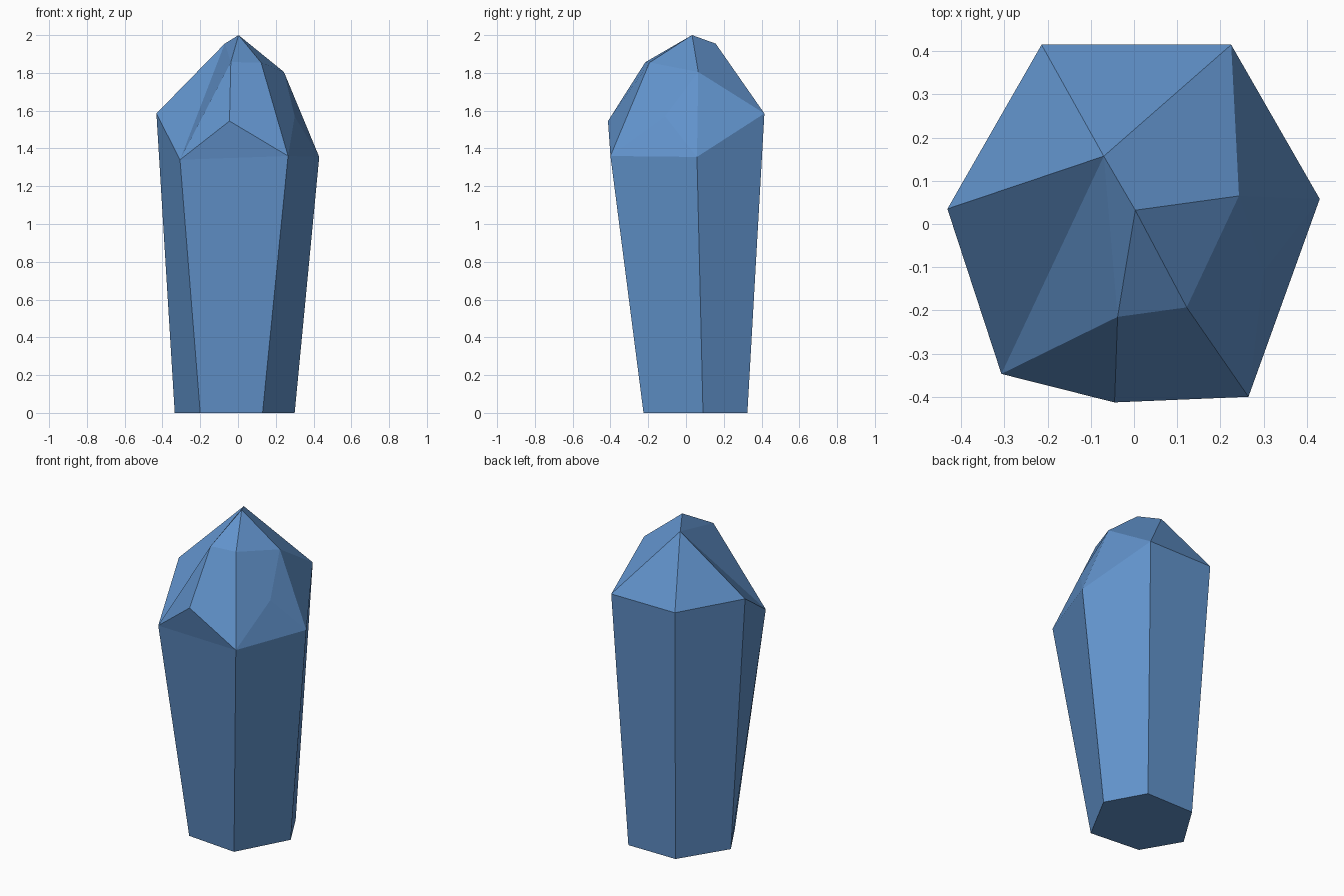
import bpy, bmesh

if "Cube" in bpy.data.objects:
    bpy.data.objects.remove(bpy.data.objects["Cube"])

# Base ring and shoulder ring, in matching counter-clockwise order from front left
BASE = [(-0.20, -0.195, 0), (0.13, -0.225, 0), (0.30, 0.09, 0),
        (0.17, 0.325, 0), (-0.155, 0.325, 0), (-0.335, 0.037, 0)]
SHOULDER = [(-0.307, -0.347, 1.34), (0.265, -0.40, 1.36), (0.43, 0.058, 1.355),
            (0.225, 0.415, 1.585), (-0.214, 0.415, 1.585), (-0.432, 0.035, 1.585)]

# Named points of the irregular cut tip
TIP = {
    "apex": (0.003, 0.032, 2.0),
    "back": (-0.07, 0.157, 1.955),
    "right": (0.243, 0.065, 1.805),
    "front_right": (0.122, -0.193, 1.855),
    "front": (-0.038, -0.215, 1.857),
    "brow": (-0.045, -0.413, 1.545),
    "cheek": (0.30, -0.11, 1.57),
}

# Facets of the tip: numbers are shoulder corners, words are tip points
FACETS = [
    (0, 1, "brow"), (0, "brow", "front"), ("brow", 1, "front_right", "front"),
    (1, "cheek", "right", "front_right"), (1, 2, "cheek"), (2, "right", "cheek"),
    (2, 3, "right"), (3, "back", "apex", "right"), (3, 4, "back"),
    (4, 5, "back"), (5, 0, "back"), (0, "front", "back"),
    ("front", "apex", "back"), ("front", "front_right", "apex"),
    ("front_right", "right", "apex"),
]

bm = bmesh.new()
base = [bm.verts.new(p) for p in BASE]
corners = dict(enumerate(bm.verts.new(p) for p in SHOULDER))
corners.update({name: bm.verts.new(p) for name, p in TIP.items()})

# Flat underside and flaring side walls
bm.faces.new(base[::-1])
for i in range(6):
    j = (i + 1) % 6
    bm.faces.new((base[i], base[j], corners[j], corners[i]))

# Faceted tip
for facet in FACETS:
    bm.faces.new([corners[k] for k in facet])
bmesh.ops.recalc_face_normals(bm, faces=bm.faces)

mesh = bpy.data.meshes.new("crystal")
bm.to_mesh(mesh)
bm.free()

blue = bpy.data.materials.new("crystal blue")
blue.diffuse_color = (0.12, 0.29, 0.60, 1)
blue.use_nodes = True
blue.node_tree.nodes["Principled BSDF"].inputs["Base Color"].default_value = blue.diffuse_color
mesh.materials.append(blue)
crystal = bpy.data.objects.new("crystal", mesh)
bpy.context.collection.objects.link(crystal)
